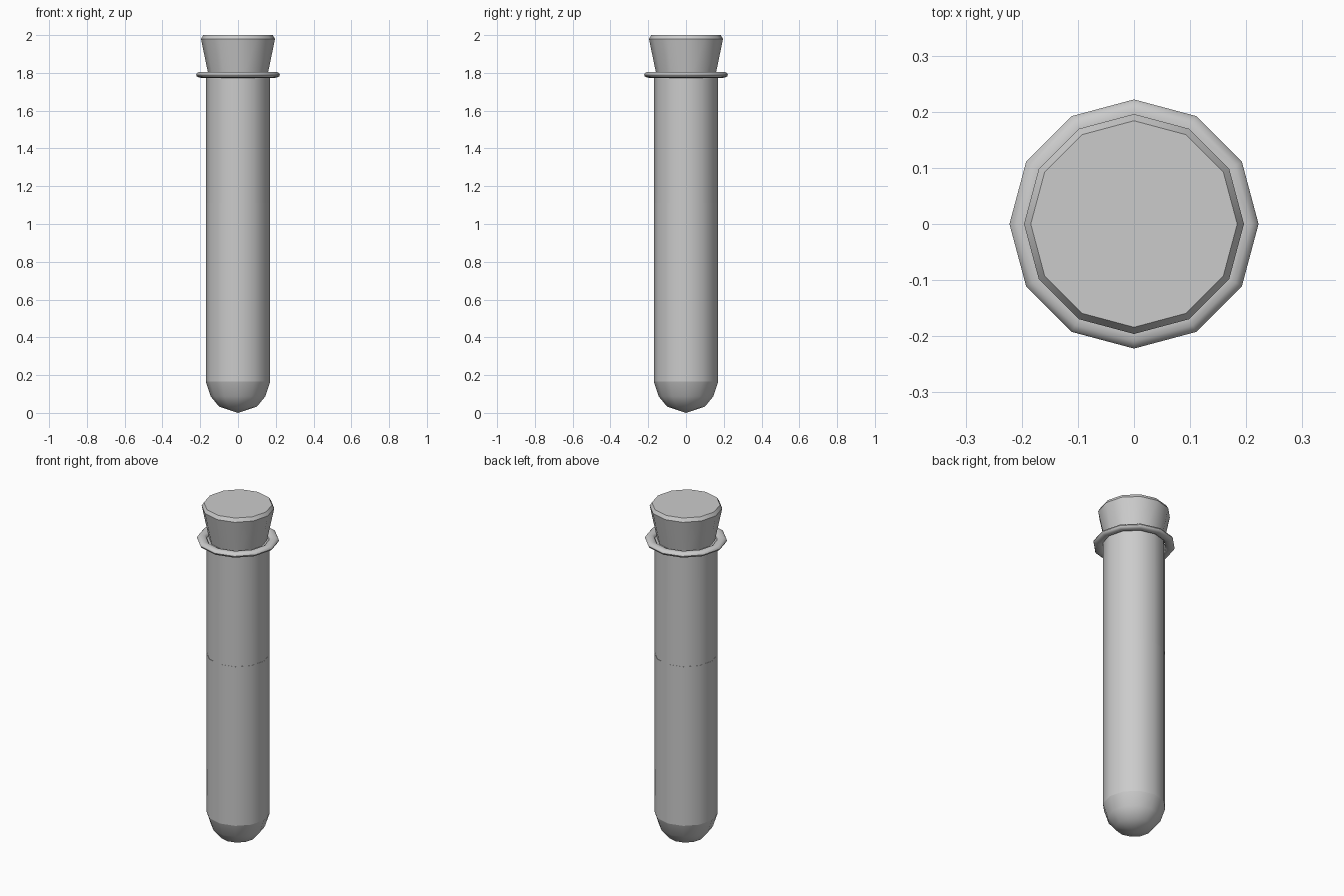
import bpy, bmesh, math

cube = bpy.data.objects.get("Cube")
if cube:
    bpy.data.objects.remove(cube, do_unlink=True)

SIDES = 12

grey = bpy.data.materials.new("plain_grey")
grey.use_nodes = True
colour = (0.6, 0.6, 0.6, 1.0)
grey.diffuse_color = colour
grey.node_tree.nodes["Principled BSDF"].inputs["Base Color"].default_value = colour


def lathe(name, profile, closed=False):
    """Revolve (radius, z) points around the z axis; radius 0 makes a pole."""
    bm = bmesh.new()
    rings = []
    for r, z in profile:
        if r == 0:
            rings.append([bm.verts.new((0, 0, z))] * SIDES)
        else:
            rings.append([bm.verts.new((r * math.cos(2 * math.pi * i / SIDES),
                                        r * math.sin(2 * math.pi * i / SIDES), z))
                          for i in range(SIDES)])
    pairs = list(zip(rings, rings[1:]))
    if closed:
        pairs.append((rings[-1], rings[0]))
    for low, high in pairs:
        for i in range(SIDES):
            j = (i + 1) % SIDES
            corners = list(dict.fromkeys((low[i], low[j], high[j], high[i])))
            bm.faces.new(corners)
    mesh = bpy.data.meshes.new(name)
    bm.to_mesh(mesh)
    bm.free()
    mesh.materials.append(grey)
    obj = bpy.data.objects.new(name, mesh)
    bpy.context.collection.objects.link(obj)
    bpy.ops.object.select_all(action='DESELECT')
    obj.select_set(True)
    bpy.context.view_layer.objects.active = obj
    bpy.ops.object.shade_smooth_by_angle(angle=math.radians(35))
    return obj


# Glass: rounded bottom, straight wall and open mouth
lathe("tube_bottom", [(0, 0), (0.1, 0.033), (0.145, 0.088), (0.17, 0.165)])
lathe("tube_wall", [(0.17, 0.165), (0.169, 1.79), (0.155, 1.79), (0.155, 1.6)])

# Liquid filling the lower part, with a flat surface
lathe("liquid", [(0.1705, 0.165), (0.1705, 1.11), (0, 1.11)])

# Flattened ring around the mouth
ring = [(0.196 + 0.026 * math.cos(a), 1.79 + 0.016 * math.sin(a))
        for a in (2 * math.pi * k / 12 for k in range(12))]
lathe("rim_ring", ring, closed=True)

# Tapered stopper with a bevelled top edge
lathe("stopper", [(0, 1.7), (0.138, 1.7), (0.196, 1.98), (0.184, 2.0), (0, 2.0)])
